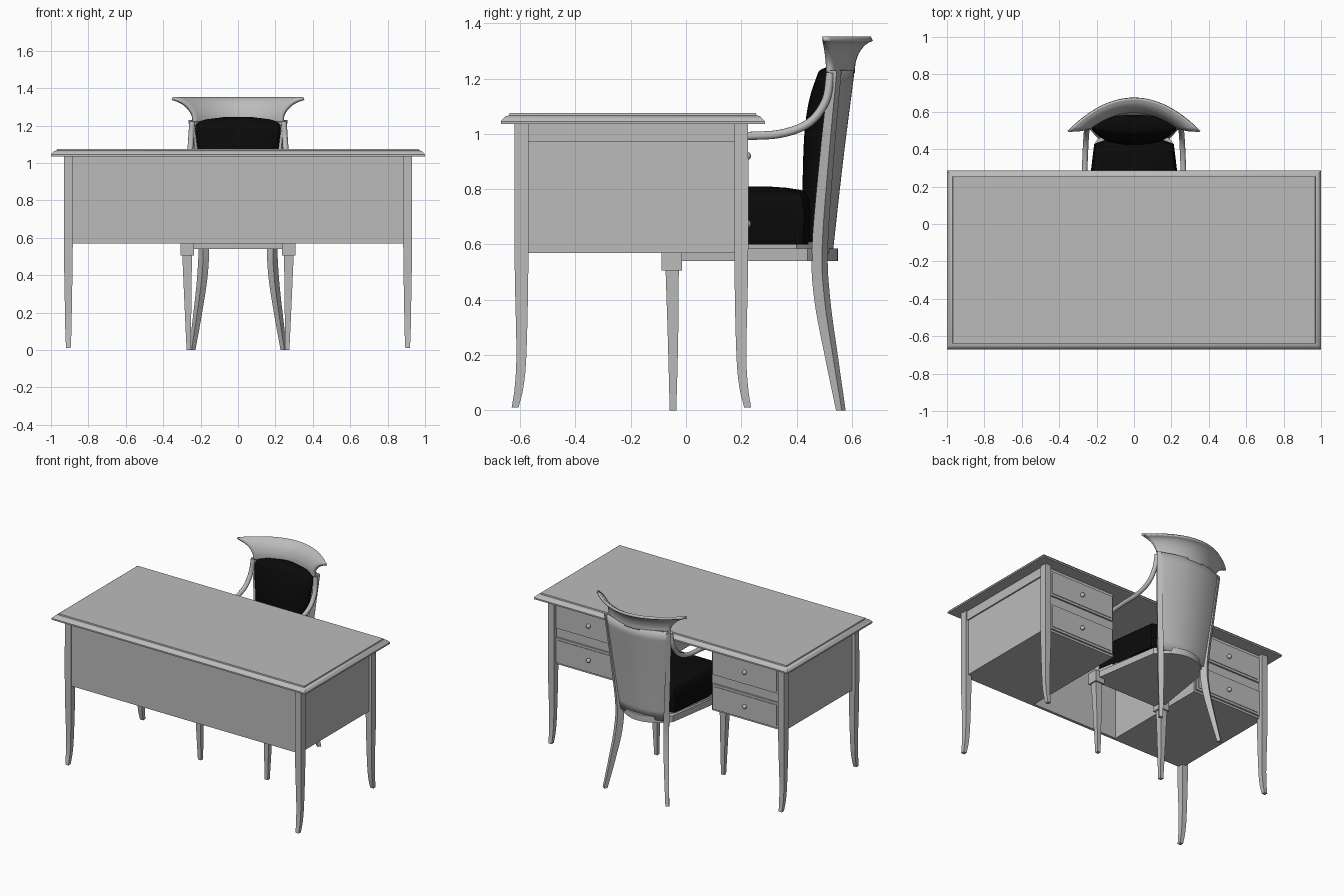
import bpy, bmesh, math
from mathutils import Vector

if "Cube" in bpy.data.objects:
    bpy.data.objects.remove(bpy.data.objects["Cube"], do_unlink=True)


def material(name, level):
    m = bpy.data.materials.new(name)
    m.use_nodes = True
    m.diffuse_color = (level, level, level, 1)
    m.node_tree.nodes["Principled BSDF"].inputs["Base Color"].default_value = (level, level, level, 1)
    return m


GREY = material("grey painted wood", 0.5)
BLACK = material("black upholstery", 0.003)
parts = []


def finish(name, bm, mat=GREY):
    bmesh.ops.recalc_face_normals(bm, faces=bm.faces)
    me = bpy.data.meshes.new(name)
    bm.to_mesh(me)
    bm.free()
    me.materials.append(mat)
    ob = bpy.data.objects.new(name, me)
    bpy.context.collection.objects.link(ob)
    parts.append(ob)
    return ob


def loft(name, rings, mat=GREY, closed=True):
    """Skin a list of point rings; closed rings are capped at both ends."""
    bm = bmesh.new()
    rows = [[bm.verts.new(p) for p in ring] for ring in rings]
    n = len(rows[0])
    for a, b in zip(rows, rows[1:]):
        for i in range(n if closed else n - 1):
            j = (i + 1) % n
            bm.faces.new((a[i], a[j], b[j], b[i]))
    if closed:
        bm.faces.new(rows[0])
        bm.faces.new(rows[-1])
    return finish(name, bm, mat)


def rect(x0, x1, y0, y1, z):
    return [(x0, y0, z), (x1, y0, z), (x1, y1, z), (x0, y1, z)]


def box(name, x0, x1, y0, y1, z0, z1, mat=GREY):
    return loft(name, [rect(x0, x1, y0, y1, z) for z in (z0, z1)], mat)


def smooth_rows(rows, steps=5):
    """Catmull-Rom interpolation through rows of numbers."""
    v = [Vector(r) for r in rows]
    v = [2 * v[0] - v[1]] + v + [2 * v[-1] - v[-2]]
    out = []
    for a, b, c, d in zip(v, v[1:], v[2:], v[3:]):
        for k in range(steps):
            t = k / steps
            out.append(b + 0.5 * t * ((c - a) + t * ((2 * a - 5 * b + 4 * c - d) + t * (3 * (b - c) + d - a))))
    return out + [v[-2]]


def post(name, rows, turn=0.0):
    """Rectangular leg through rows of x, y, z, width, depth."""
    rings = []
    c, s = math.cos(turn), math.sin(turn)
    for x, y, z, w, d in smooth_rows(rows):
        ring = [(sx * w / 2, sy * d / 2) for sx, sy in ((-1, -1), (1, -1), (1, 1), (-1, 1))]
        rings.append([(x + u * c - v * s, y + u * s + v * c, z) for u, v in ring])
    return loft(name, rings)


def bowed_shell(name, rows, thickness, n=24):
    """Curved sheet through rows of z, half width, end y, middle y."""
    rings = []
    for z, w, ye, ym in smooth_rows(rows):
        ts = [-1 + 2 * i / n for i in range(n + 1)]
        rings.append([(w * t, ym - (ym - ye) * t * t, z) for t in ts])
    ob = loft(name, rings, closed=False)
    mod = ob.modifiers.new("thickness", "SOLIDIFY")
    mod.thickness = thickness
    mod.offset = 0
    return ob


def seat_plan(z, front, side, apex, wf, wb, n=16):
    """Tapering seat outline with a bowed back edge."""
    arc = [1 - 2 * i / n for i in range(n + 1)]
    return [(-wf, front, z), (wf, front, z)] + [(wb * t, apex - (apex - side) * t * t, z) for t in arc]


SIDES = ((-1, "right"), (1, "left"))

# Desk top with moulded edge
edge = [(1.035, 0), (1.045, 0), (1.055, 0.008), (1.064, 0.018), (1.067, 0.03), (1.075, 0.032)]
loft("desk_top", [rect(-1 + i, 1 - i, -0.67 + i, 0.285 - i, z) for z, i in edge])
box("desk_front_panel", -0.9, 0.9, -0.61, -0.59, 0.57, 1.036)

for s, side in SIDES:
    def span(a, b):
        return sorted((s * a, s * b))

    # Desk legs with kicked-out feet
    for y, k, end in ((-0.595, -1, "front"), (0.2, 1, "back")):
        post(f"desk_{end}_leg_{side}", [
            (s * 0.907, y + k * 0.023, 0.01, 0.025, 0.025),
            (s * 0.907, y + k * 0.008, 0.09, 0.032, 0.032),
            (s * 0.907, y, 0.22, 0.037, 0.037),
            (s * 0.907, y, 0.55, 0.047, 0.05),
            (s * 0.907, y, 1.036, 0.047, 0.05)])

    # Drawer pedestal
    box(f"pedestal_{side}", *span(0.34, 0.91), -0.6, 0.195, 0.57, 1.036)
    box(f"pedestal_side_rail_{side}", *span(0.9, 0.92), -0.58, 0.19, 0.97, 1.036)
    for z0, z1, level in ((0.585, 0.765, "lower"), (0.83, 1.01, "upper")):
        box(f"{level}_drawer_{side}", *span(0.352, 0.878), 0.19, 0.207, z0, z1)
        box(f"{level}_drawer_panel_{side}", *span(0.368, 0.862), 0.2, 0.211, z0 + 0.016, z1 - 0.016)
        bm = bmesh.new()
        bmesh.ops.create_uvsphere(bm, u_segments=16, v_segments=10, radius=0.015)
        bmesh.ops.translate(bm, verts=bm.verts, vec=(s * 0.615, 0.22, (z0 + z1) / 2))
        finish(f"{level}_drawer_knob_{side}", bm)

    # Chair front legs
    box(f"chair_leg_block_{side}", *span(0.235, 0.308), -0.088, -0.015, 0.505, 0.585)
    post(f"chair_front_leg_{side}", [
        (s * 0.263, -0.047, 0, 0.024, 0.024),
        (s * 0.268, -0.047, 0.25, 0.037, 0.037),
        (s * 0.272, -0.05, 0.51, 0.052, 0.048)])

    # Chair back legs running up into the back posts
    post(f"chair_back_post_{side}", [
        (s * 0.245, 0.56, 0, 0.025, 0.025),
        (s * 0.215, 0.525, 0.2, 0.032, 0.036),
        (s * 0.19, 0.493, 0.4, 0.037, 0.045),
        (s * 0.185, 0.484, 0.58, 0.037, 0.045),
        (s * 0.212, 0.508, 0.9, 0.034, 0.04),
        (s * 0.243, 0.54, 1.23, 0.03, 0.034)], -s * 0.6)

    # Swept arm from back post down to the seat corner
    cu = bpy.data.curves.new(f"chair_arm_{side}", "CURVE")
    cu.dimensions = "3D"
    cu.bevel_depth = 0.016
    cu.bevel_resolution = 2
    cu.use_fill_caps = True
    sp = cu.splines.new("POLY")
    path = smooth_rows([(0.245, 0.522, 1.22), (0.252, 0.505, 1.12), (0.257, 0.445, 1.04),
                        (0.262, 0.34, 1.0), (0.267, 0.2, 0.99), (0.272, 0.07, 0.965),
                        (0.274, 0.01, 0.86), (0.274, -0.03, 0.7), (0.272, -0.05, 0.57)])
    sp.points.add(len(path) - 1)
    for p, q in zip(sp.points, path):
        p.co = (s * q.x, q.y, q.z, 1)
    cu.materials.append(GREY)
    bpy.context.collection.objects.link(bpy.data.objects.new(f"chair_arm_{side}", cu))

# Chair seat frame and upholstered seat
loft("seat_frame", [seat_plan(z, -0.075, 0.44, 0.55, 0.285, 0.205) for z in (0.54, 0.585)])
loft("seat_base", [seat_plan(z, -0.07, 0.4, 0.5, 0.275, 0.19) for z in (0.58, 0.608)])
cushion = [(0.6, 0.0), (0.7, -0.008), (0.765, 0.0), (0.785, 0.015), (0.797, 0.05), (0.805, 0.1), (0.81, 0.17)]
loft("seat_cushion", [seat_plan(z, -0.06 + i, 0.42 - i, 0.465 - i, 0.265 - i, 0.205 - i)
                      for z, i in cushion], BLACK)

# Curved backrest and flared crest rail
bowed_shell("chair_back_panel", [(0.56, 0.185, 0.48, 0.522), (0.9, 0.212, 0.515, 0.56),
                                 (1.23, 0.243, 0.545, 0.602)], 0.016)
bowed_shell("crest_rail", [(1.22, 0.24, 0.515, 0.602), (1.26, 0.245, 0.512, 0.605),
                           (1.3, 0.272, 0.506, 0.62), (1.33, 0.312, 0.498, 0.645),
                           (1.345, 0.352, 0.495, 0.672)], 0.018)

# Padded back cushion
rings = []
for z, w, ye, yf, yb in smooth_rows([
        (0.62, 0.165, 0.465, 0.43, 0.515), (0.8, 0.185, 0.48, 0.422, 0.535),
        (1.0, 0.207, 0.5, 0.428, 0.56), (1.12, 0.222, 0.51, 0.445, 0.573),
        (1.2, 0.226, 0.52, 0.47, 0.583), (1.23, 0.18, 0.53, 0.485, 0.583),
        (1.245, 0.08, 0.545, 0.52, 0.575)], 4):
    angles = [2 * math.pi * i / 32 for i in range(32)]
    rings.append([(w * math.cos(a), ye + abs(math.sin(a)) * ((yb if math.sin(a) > 0 else yf) - ye), z)
                  for a in angles])
loft("back_cushion", rings, BLACK)

# Smooth shading with crisp edges
bpy.ops.object.select_all(action="DESELECT")
for ob in parts:
    ob.select_set(True)
bpy.context.view_layer.objects.active = parts[0]
bpy.ops.object.shade_smooth_by_angle(angle=math.radians(35))
